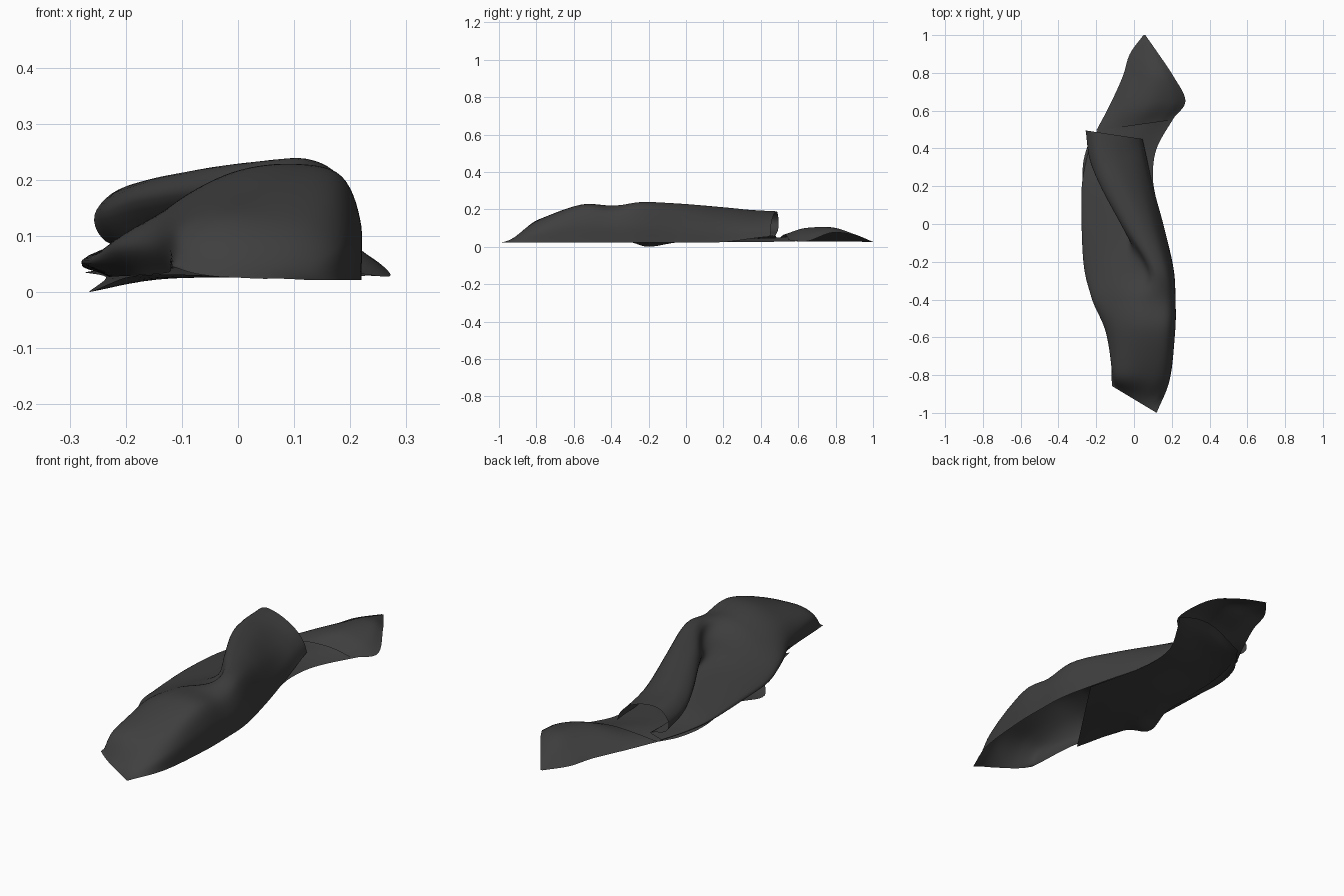
import bpy

mat = bpy.data.materials.new("dark_cloth")
mat.diffuse_color = (0.05, 0.05, 0.05, 1)


def spline(pts, n):
    """Resample a point list to n points along a Catmull-Rom curve."""
    out = []
    m = len(pts) - 1
    for k in range(n):
        t = k / (n - 1) * m
        i = min(int(t), m - 1)
        f = t - i
        b, c = pts[i], pts[i + 1]
        a = pts[i - 1] if i > 0 else [2 * u - v for u, v in zip(b, c)]
        d = pts[i + 2] if i + 2 <= m else [2 * v - u for u, v in zip(b, c)]
        out.append([0.5 * (2 * q + (r - p) * f + (2 * p - 5 * q + 4 * r - s) * f * f
                           + (3 * q - p - 3 * r + s) * f ** 3)
                    for p, q, r, s in zip(a, b, c, d)])
    return out


def loft(name, sections, nu=41, nv=49):
    """Sections: (y, y shift per unit x, right-to-left x,z profile)."""
    rows = []
    for y, skew, prof in sections:
        x0 = prof[0][0]
        rows.append(spline([(x, y + skew * (x0 - x), z) for x, z in prof], nu))
    cols = [spline([r[j] for r in rows], nv) for j in range(nu)]
    verts = [(x, y, max(z, 0.0)) for c in cols for x, y, z in c]
    faces = [(j * nv + i, j * nv + i + 1, (j + 1) * nv + i + 1, (j + 1) * nv + i)
             for j in range(nu - 1) for i in range(nv - 1)]
    me = bpy.data.meshes.new(name)
    me.from_pydata(verts, [], faces)
    me.polygons.foreach_set("use_smooth", [True] * len(faces))
    ob = bpy.data.objects.new(name, me)
    bpy.context.collection.objects.link(ob)
    me.materials.append(mat)
    return ob


# arched front half
front = [
    (-1.0, .6, [(.12, .022), (.08, .024), (.04, .024), (0, .026), (-.04, .028), (-.08, .034), (-.115, .045)]),
    (-.82, .1, [(.19, .022), (.178, .08), (.13, .12), (.05, .135), (-.04, .138), (-.105, .11), (-.12, .045)]),
    (-.57, 0, [(.217, .022), (.214, .13), (.175, .208), (.08, .223), (-.02, .205), (-.11, .155), (-.15, .09), (-.125, .035)]),
    (-.4, 0, [(.219, .022), (.216, .12), (.18, .195), (.1, .22), (0, .205), (-.12, .15), (-.22, .085), (-.18, .03)]),
    (-.24, 0, [(.21, .022), (.205, .12), (.172, .21), (.12, .238), (.085, .225),
               (.05, .182), (-.06, .15), (-.17, .11), (-.262, .06), (-.22, .028)])]

# rising ridge that overhangs to the left, with the layer tucked below it
ridge = [
    (-.02, 0, [(.16, .022), (.145, .1), (.105, .185), (.04, .226), (-.03, .222),
               (-.06, .18), (-.03, .125), (-.14, .105), (-.275, .06), (-.23, .027)]),
    (.2, 0, [(.1, .025), (.08, .09), (.03, .155), (-.05, .203), (-.13, .207),
             (-.178, .165), (-.12, .095), (-.17, .085), (-.275, .05), (-.23, .03)]),
    (.36, -.05, [(.065, .045), (.04, .1), (-.02, .15), (-.11, .19), (-.19, .192),
                 (-.235, .145), (-.2, .09), (-.16, .065), (-.25, .045), (-.22, .032)]),
    (.45, .15, [(.045, .055), (.025, .1), (-.03, .148), (-.12, .182), (-.205, .186),
                (-.255, .14), (-.235, .09), (-.15, .06), (-.21, .045), (-.19, .034)])]
loft("draped_cloth", front + ridge, 49, 97)

# layer on the ground under the ridge, with a slanted front edge
loft("under_layer", [
    (-.1, -1.5, [(.175, .023), (.08, .028), (-.04, .03), (-.14, .032)]),
    (0, -.9, [(.15, .023), (.04, .026), (-.08, .026), (-.2, .026)]),
    (.06, -.65, [(.135, .024), (0, .027), (-.14, .025), (-.265, 0)]),
    (.12, -.4, [(.12, .024), (-.01, .028), (-.13, .03), (-.235, .026)]),
    (.25, 0, [(.1, .025), (-.06, .04), (-.2, .045), (-.272, .035)]),
    (.4, 0, [(.12, .025), (-.04, .045), (-.16, .045), (-.25, .035)]),
    (.56, -.15, [(.21, .029), (.08, .052), (-.06, .05), (-.19, .032)]),
    (.64, -.15, [(.265, .029), (.14, .075), (.02, .08), (-.13, .027)])], 25, 49)

# loose rear end, arched and tapering to a corner
loft("rear_tail", [
    (.55, -.14, [(.2, .035), (.12, .058), (.02, .065), (-.08, .055), (-.2, .035)]),
    (.65, -.06, [(.272, .03), (.2, .075), (.09, .1), (-.03, .075), (-.13, .028)]),
    (.78, 0, [(.21, .075), (.16, .1), (.09, .1), (.01, .065), (-.06, .028)]),
    (.9, 0, [(.13, .062), (.1, .067), (.065, .06), (.02, .042), (-.022, .027)]),
    (1.0, 0, [(.06, .026), (.058, .026), (.056, .026), (.053, .026), (.05, .026)])], 25, 33)
